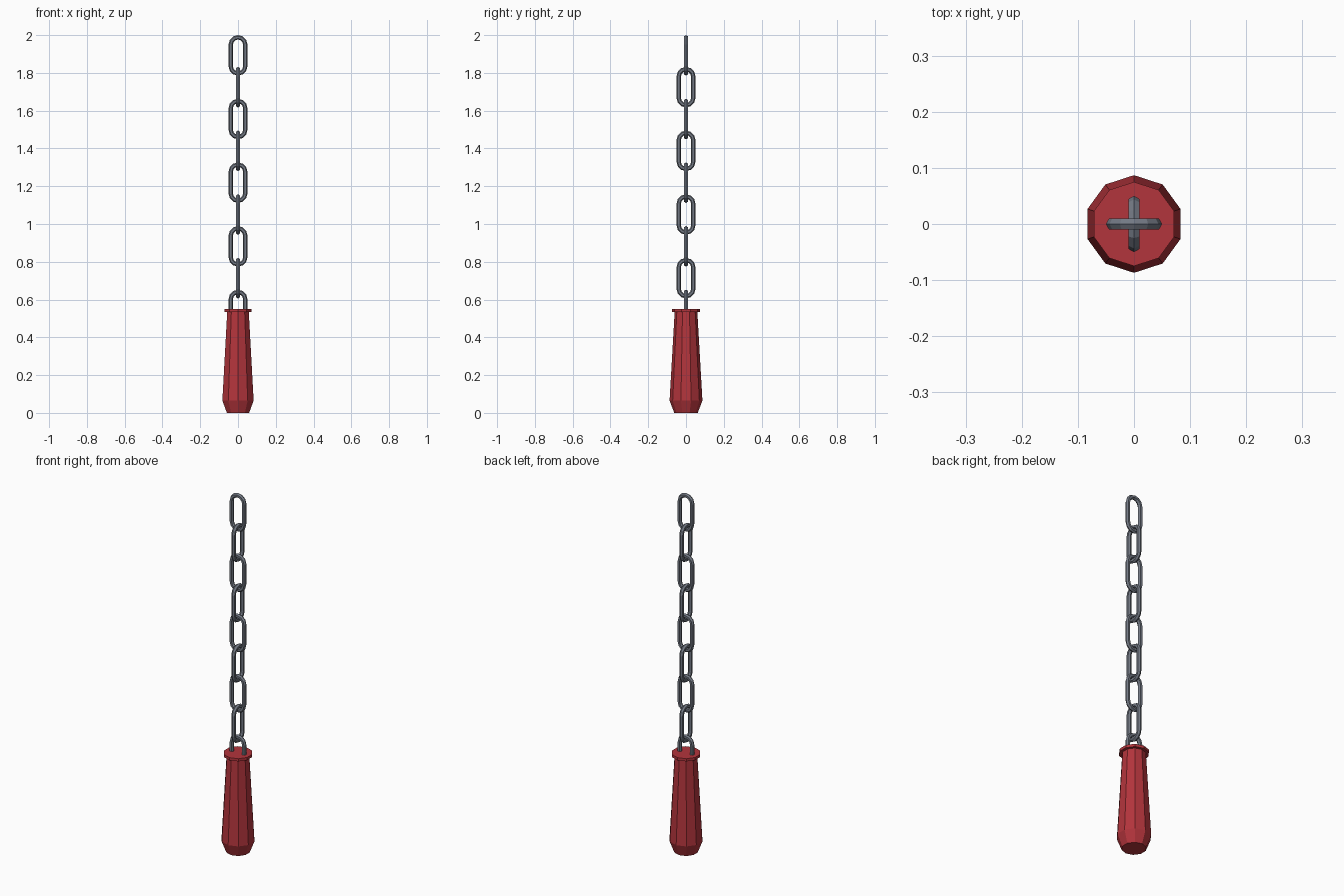
import bpy, bmesh, math
from mathutils import Vector

if "Cube" in bpy.data.objects:
    bpy.data.objects.remove(bpy.data.objects["Cube"])


def material(name, rgb):
    m = bpy.data.materials.new(name)
    m.diffuse_color = (*rgb, 1)
    m.use_nodes = True
    m.node_tree.nodes["Principled BSDF"].inputs["Base Color"].default_value = m.diffuse_color
    return m


RED = material("red handle", (0.45, 0.035, 0.045))
STEEL = material("grey steel", (0.17, 0.19, 0.23))


def loft(name, rings, mat, closed):
    """Skin equal-sized rings of points; closed joins last to first, else caps ends."""
    bm = bmesh.new()
    loops = [[bm.verts.new(p) for p in ring] for ring in rings]
    n = len(loops[0])
    pairs = list(zip(loops, loops[1:])) + ([(loops[-1], loops[0])] if closed else [])
    for a, b in pairs:
        for i in range(n):
            j = (i + 1) % n
            bm.faces.new((a[i], a[j], b[j], b[i]))
    if not closed:
        bm.faces.new(loops[0])
        bm.faces.new(loops[-1])
    bmesh.ops.recalc_face_normals(bm, faces=bm.faces)
    mesh = bpy.data.meshes.new(name)
    bm.to_mesh(mesh)
    bm.free()
    mesh.materials.append(mat)
    obj = bpy.data.objects.new(name, mesh)
    bpy.context.collection.objects.link(obj)
    return obj


# Ten-sided tapered handle with a thin collar on top
profile = [(0.062, 0), (0.087, 0.065), (0.06, 0.535), (0.075, 0.535), (0.075, 0.55)]
rings = []
for r, z in profile:
    angles = [math.pi / 2 + math.tau * k / 10 for k in range(10)]
    rings.append([(r * math.cos(a), r * math.sin(a), z) for a in angles])
loft("handle", rings, RED, False)

# Chain: stadium-shaped links of hexagonal wire, alternately turned
WIRE, BEND, HALF, PITCH, STEPS = 0.0117, 0.0385, 0.057, 0.1685, 6


def link_rings():
    out = []
    for side in (0, 1):
        for s in range(STEPS + 1):
            a = math.pi * (side + s / STEPS)
            radial = Vector((math.cos(a), 0, math.sin(a)))
            centre = radial * BEND + Vector((0, 0, HALF if side == 0 else -HALF))
            ring = []
            for k in range(6):
                t = math.tau * k / 6
                ring.append(centre + WIRE * (radial * math.cos(t) + Vector((0, math.sin(t), 0))))
            out.append(ring)
    return out


for i in range(9):
    link = loft(f"chain_link_{i + 1}", link_rings(), STEEL, True)
    link.location.z = 2 - (HALF + BEND + WIRE) - PITCH * i
    link.rotation_euler.z = math.pi / 2 * (i % 2)
